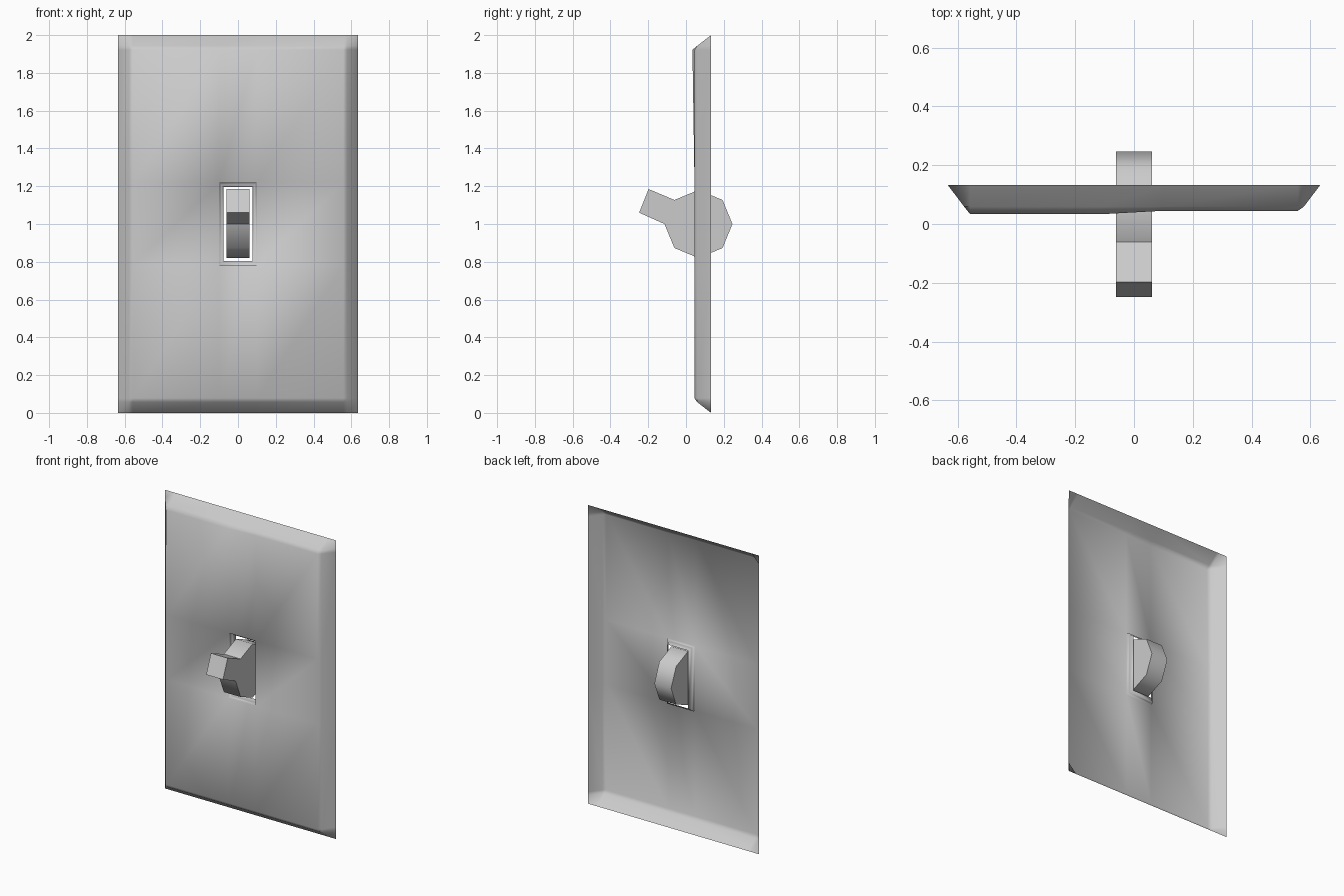
import bpy, bmesh, math

if "Cube" in bpy.data.objects:
    bpy.data.objects.remove(bpy.data.objects["Cube"])


def finish(name, bm):
    me = bpy.data.meshes.new(name)
    bm.to_mesh(me)
    bm.free()
    ob = bpy.data.objects.new(name, me)
    bpy.context.collection.objects.link(ob)
    return ob


def shade(bm, limit):
    """Smooth faces, keeping wide-angle and concave edges sharp."""
    for f in bm.faces:
        f.smooth = True
    for e in bm.edges:
        if len(e.link_faces) == 2:
            a = e.calc_face_angle_signed(0)
            e.smooth = -0.3 < a < math.radians(limit)


# Wall plate: thin sheet with a sloped, softly bevelled border
xh = [0.634, 0.578, 0.558, 0.1]
zh = [1.0, 0.943, 0.922, 0.217]
depth = [0.133, 0.059, 0.045, 0.045]
xs = [-v for v in xh] + xh[::-1]
zs = [1 - v for v in zh] + [1 + v for v in zh[::-1]]
bm = bmesh.new()
grid = []
for j, z in enumerate(zs):
    row = []
    for i, x in enumerate(xs):
        y = depth[min(i, j, 7 - i, 7 - j)]
        if j == 5 and i in (2, 3):      # slight forward bow at upper left
            y = 0.034
        row.append(bm.verts.new((x, y, z)))
    grid.append(row)
for j in range(7):
    for i in range(7):
        if (i, j) != (3, 3):
            bm.faces.new((grid[j][i], grid[j][i + 1],
                          grid[j + 1][i + 1], grid[j + 1][i]))

# Stepped lip around the switch opening
prev = [grid[3][3], grid[3][4], grid[4][4], grid[4][3]]
for w, h, y in [(0.098, 0.215, 0.06), (0.086, 0.206, 0.06), (0.076, 0.196, 0.085)]:
    ring = [bm.verts.new((sx * w, y, 1 + sz * h))
            for sx, sz in ((-1, -1), (1, -1), (1, 1), (-1, 1))]
    for k in range(4):
        n = (k + 1) % 4
        bm.faces.new((prev[k], prev[n], ring[n], ring[k]))
    prev = ring
shade(bm, 40)
finish("wall_plate", bm)

# Toggle: octagonal rocker with a square lever on its upper front side
R, CY = 0.18, 0.066
profile = [(CY + R * math.cos(k * math.pi / 4), 1 + R * math.sin(k * math.pi / 4))
           for k in range(8)]
profile[4:4] = [(-0.198, 1.185), (-0.248, 1.06)]
bm = bmesh.new()
face = bm.faces.new([bm.verts.new((-0.062, y, z)) for y, z in profile])
ext = bmesh.ops.extrude_face_region(bm, geom=[face], use_keep_orig=True)
for v in ext["geom"]:
    if isinstance(v, bmesh.types.BMVert):
        v.co.x = 0.062
bmesh.ops.recalc_face_normals(bm, faces=bm.faces)
shade(bm, 50)
finish("toggle_switch", bm)
